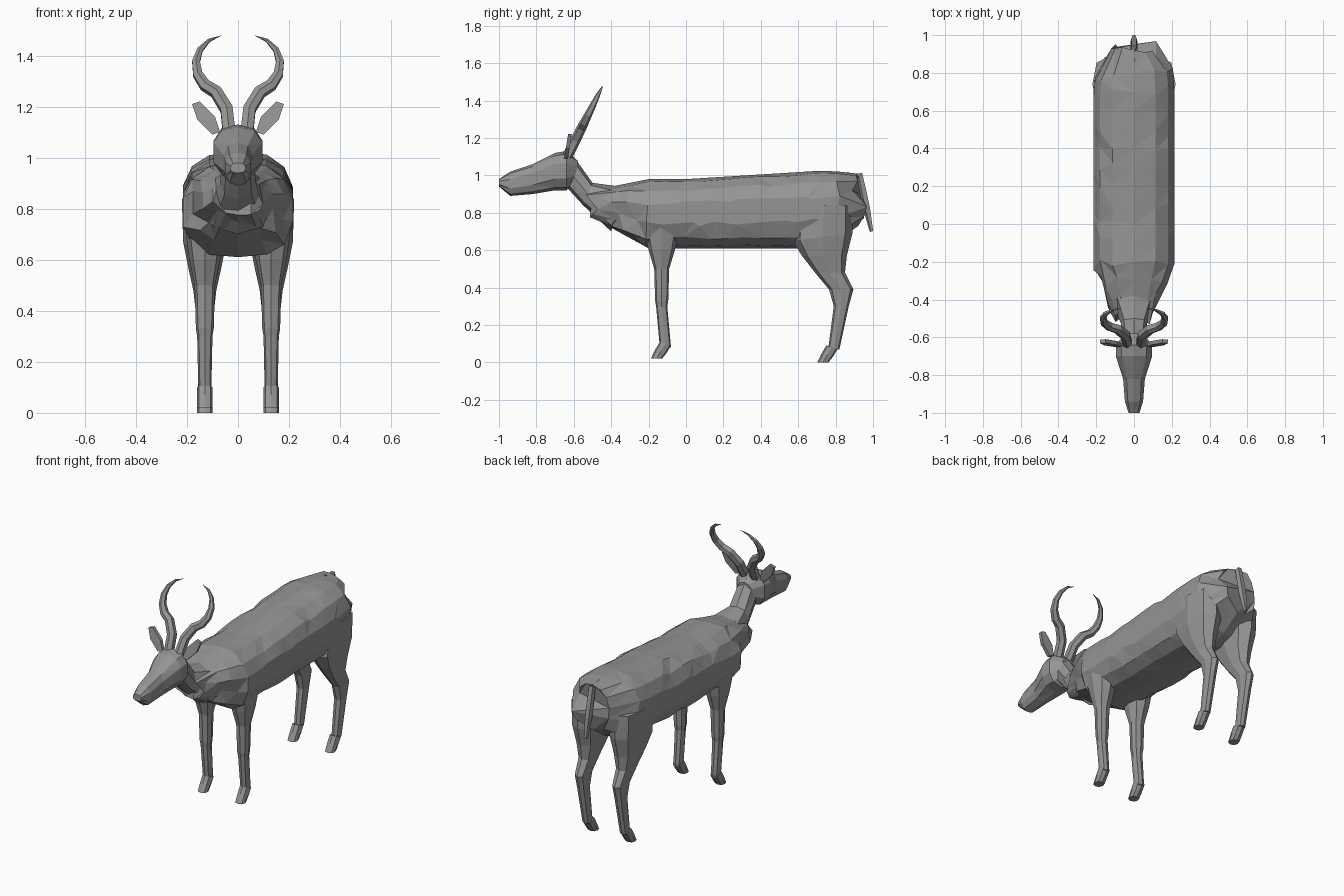
import bpy, bmesh, math, random
from mathutils import Vector

random.seed(4)
default_cube = bpy.data.objects.get("Cube")
if default_cube:
    bpy.data.objects.remove(default_cube, do_unlink=True)

GREY = (0.3, 0.3, 0.3, 1)
hide = bpy.data.materials.new("plain grey")
hide.use_nodes = True
hide.diffuse_color = GREY
hide.node_tree.nodes["Principled BSDF"].inputs["Base Color"].default_value = GREY


def skin(name, rings):
    """Join rings of points into a closed, flat-shaded, triangulated skin."""
    mesh = bpy.data.meshes.new(name)
    bm = bmesh.new()
    loops = [[bm.verts.new(point) for point in ring] for ring in rings]
    for lower, upper in zip(loops, loops[1:]):
        for i in range(len(lower)):
            bm.faces.new((lower[i - 1], lower[i], upper[i], upper[i - 1]))
    bm.faces.new(loops[0])
    bm.faces.new(loops[-1])
    bmesh.ops.recalc_face_normals(bm, faces=bm.faces)
    bmesh.ops.triangulate(bm, faces=bm.faces)
    bm.to_mesh(mesh)
    bm.free()
    mesh.materials.append(hide)
    bpy.context.collection.objects.link(bpy.data.objects.new(name, mesh))


def soft(value):
    """Square off a sine or cosine a little."""
    return math.copysign(abs(value) ** 0.8, value)


def oval(centre, across, along, sides=8, rough=0):
    """Ring spanned by two half axes, with optional uneven flanks."""
    ring = []
    for i in range(sides):
        angle = math.tau * i / sides
        side = math.sin(angle)
        point = centre + along * soft(math.cos(angle)) + across * soft(side)
        shift = Vector((0, random.uniform(-1, 1), random.uniform(-1, 1) / 4))
        ring.append(point + shift * rough * abs(side))
    return ring


def upright(y, low, high, width, sides=10, rough=0):
    """Cross-section of the trunk or head, facing forward."""
    centre = Vector((0, y, (low + high) / 2))
    return oval(centre, Vector((width, 0, 0)),
                Vector((0, 0, (high - low) / 2)), sides, rough)


def level(x, y, z, width, depth, tilt=0):
    """Cross-section of a leg, lying flat or tipped up at the back."""
    return oval(Vector((x, y, z)), Vector((width, 0, 0)),
                Vector((0, depth, tilt)))


def tube(name, path, radii, sides=6):
    """Tube through the path, with one radius for each point."""
    rings = []
    for i, point in enumerate(path):
        ahead = path[min(i + 1, len(path) - 1)] - path[max(i - 1, 0)]
        across = ahead.cross(Vector((0, 1, -0.5))).normalized()
        along = ahead.cross(across).normalized()
        rings.append(oval(point, across * radii[i], along * radii[i], sides))
    skin(name, rings)


# Trunk: straight barrel that narrows to the chest and rounds off at the rump
trunk = []
for step in range(15):
    y = -0.5 + step / 10
    y = min(y, 0.92) if step < 14 else 0.92
    chest = max(0, -0.2 - y)
    rump = max(0, y - 0.75)
    belly = 0.61 + chest * 0.55 + rump * 0.7
    back = 0.98 + max(0, y) / 16 - chest / 5 - rump / 6
    flank = 0.22 - chest * 0.4 - rump ** 2 * 3.5
    trunk.append(upright(y, belly, back, flank, 14, 0.05))
skin("trunk", trunk)

# Neck: slanting rings between the throat line and the nape line
neck = []
for throat_y, throat_z, nape_y, nape_z, width in (
        (-0.65, 0.95, -0.6, 1.1, 0.06),
        (-0.55, 0.84, -0.5, 0.96, 0.07),
        (-0.4, 0.7, -0.35, 0.94, 0.13)):
    throat, nape = Vector((0, throat_y, throat_z)), Vector((0, nape_y, nape_z))
    neck.append(oval((throat + nape) / 2, Vector((width, 0, 0)),
                     (nape - throat) / 2))
skin("neck", neck)

# Head: blunt muzzle widening to the brow
skin("head", [upright(*section) for section in (
    (-1, 0.94, 0.98, 0.03),
    (-0.94, 0.89, 1.02, 0.05),
    (-0.82, 0.9, 1.06, 0.06),
    (-0.7, 0.92, 1.12, 0.1),
    (-0.64, 0.92, 1.13, 0.1),
    (-0.58, 0.97, 1.08, 0.05))])

# Tail: leaves the rump and hangs down, swinging slightly back
tail = [Vector((0, 0.86, 1))]
tail += [Vector((0, 0.93 + t / 16, 1 - t * 0.3)) for t in (0, 0.3, 0.6, 1)]
tube("tail", tail, [0.02] * 4 + [0.01], 5)


def hoof(name, x, y, z):
    """Pointed foot that steps forward and down from the ankle."""
    skin(name, [level(x, y - drop * 0.6, z - drop, 0.03, 0.03, tilt)
                for drop, tilt in ((0, -0.01), (0.04, -0.01), (0.08, 0))])


for side, sign in (("left", 1), ("right", -1)):
    x = sign * 0.13
    # Front leg: shoulder, straight shin, knee band and fetlock
    skin(side + "_front_leg", [level(x, *section) for section in (
        (-0.13, 0.74, 0.08, 0.1),
        (-0.13, 0.6, 0.06, 0.07),
        (-0.13, 0.5, 0.04, 0.04),
        (-0.13, 0.33, 0.035, 0.035),
        (-0.13, 0.3, 0.03, 0.03),
        (-0.11, 0.08, 0.025, 0.03))])
    hoof(side + "_front_hoof", x, -0.11, 0.1)
    # Hind leg: haunch, thigh, hock and cannon
    skin(side + "_hind_leg", [level(x, *section) for section in (
        (0.74, 0.84, 0.09, 0.15),
        (0.73, 0.67, 0.085, 0.16, 0.02),
        (0.74, 0.57, 0.065, 0.12),
        (0.77, 0.48, 0.045, 0.08),
        (0.83, 0.39, 0.035, 0.065),
        (0.83, 0.3, 0.03, 0.04),
        (0.79, 0.07, 0.025, 0.03))])
    hoof(side + "_hind_hoof", x, 0.78, 0.08)
    # Ear: thin leaf that leans back towards the tip
    leaf = ((0.07, 1.1), (0.09, 1.16), (0.15, 1.22), (0.18, 1.21),
            (0.16, 1.15), (0.1, 1.09))
    skin(side + "_ear", [
        [Vector((sign * out, front + (up - 1.1) / 6, up)) for out, up in leaf]
        for front in (-0.65, -0.63)])
    # Horn: short straight stem, then an arc curling inward at the tip
    profile = [(0.035, 1.1), (0.045, 1.19)]
    for degrees in range(-70, 90, 25):
        turn = math.radians(degrees)
        profile.append((0.045 + math.cos(turn) * 0.12,
                        1.365 + math.sin(turn) * 0.115))
    horn = [Vector((sign * out, -0.635 + (up - 1.1) / 2, up))
            for out, up in profile]
    taper = [0.027 * (1.02 - (i / (len(horn) - 1)) ** 2)
             for i in range(len(horn))]
    tube(side + "_horn", horn, taper)
